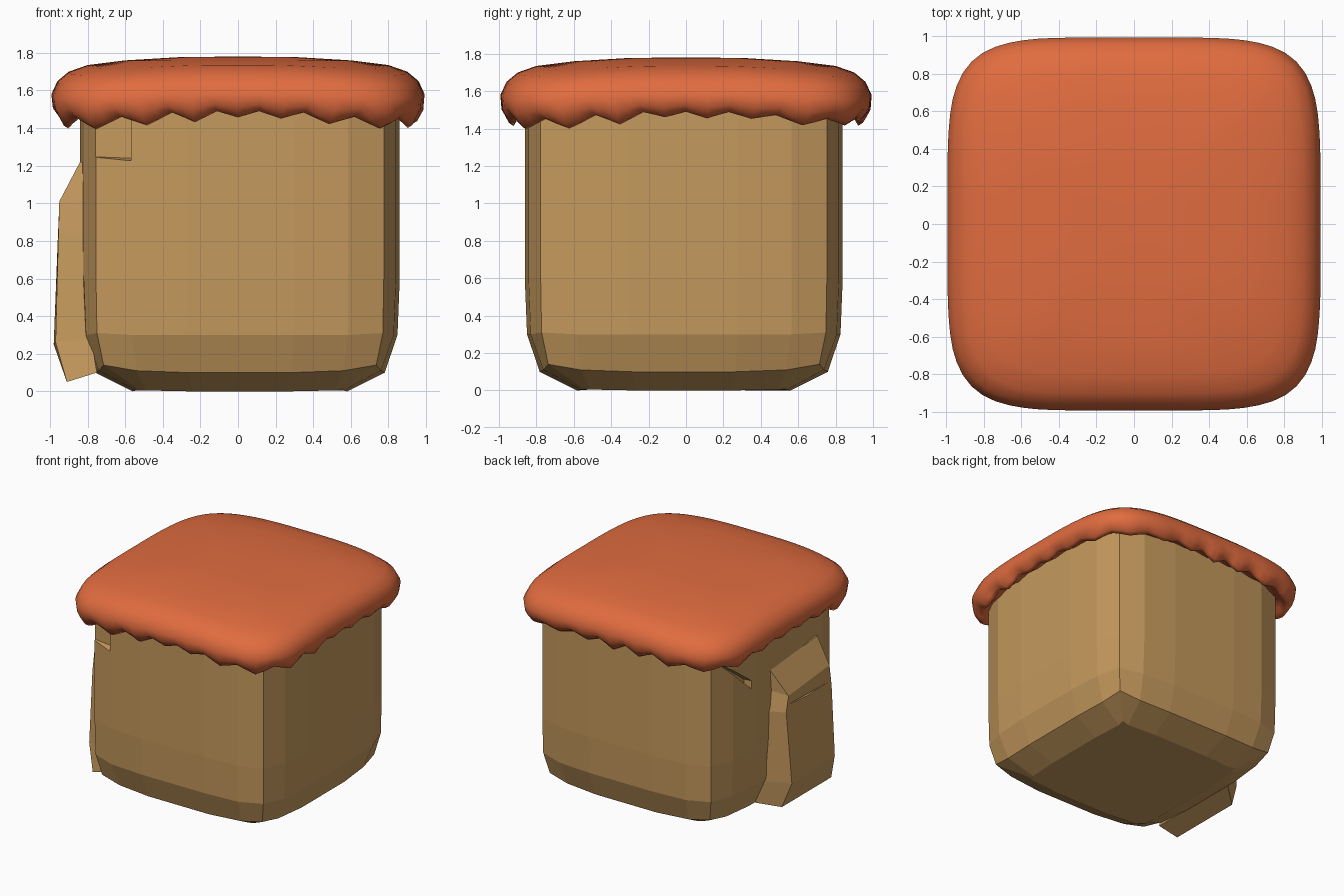
import bpy, bmesh, math, random

if "Cube" in bpy.data.objects:
    bpy.data.objects.remove(bpy.data.objects["Cube"])
random.seed(4)


def material(name, color):
    m = bpy.data.materials.new(name)
    m.diffuse_color = (*color, 1)
    m.use_nodes = True
    m.node_tree.nodes["Principled BSDF"].inputs["Base Color"].default_value = m.diffuse_color
    return m


TAN = material("tan", (0.56, 0.32, 0.11))
ORANGE = material("orange", (0.75, 0.15, 0.05))


def make(name, verts, faces, mat=None):
    me = bpy.data.meshes.new(name)
    me.from_pydata(verts, [], faces)
    bm = bmesh.new()
    bm.from_mesh(me)
    bmesh.ops.recalc_face_normals(bm, faces=bm.faces)
    bm.to_mesh(me)
    bm.free()
    ob = bpy.data.objects.new(name, me)
    bpy.context.collection.objects.link(ob)
    if mat:
        me.materials.append(mat)
    return ob


def loft(name, rings, mat=None):
    n = len(rings[0])
    faces = [(r * n + i, r * n + (i + 1) % n, (r + 1) * n + (i + 1) % n, (r + 1) * n + i)
             for r in range(len(rings) - 1) for i in range(n)]
    faces += [tuple(range(n)), tuple(range((len(rings) - 1) * n, len(rings) * n))]
    return make(name, [p for r in rings for p in r], faces, mat)


def cut(ob, cutter):
    mod = ob.modifiers.new("cut", 'BOOLEAN')
    mod.operation, mod.solver, mod.object = 'DIFFERENCE', 'EXACT', cutter
    bpy.context.view_layer.objects.active = ob
    bpy.ops.object.modifier_apply(modifier=mod.name)
    bpy.data.objects.remove(cutter)


# jar body: slightly bulged square with one crisp edge per corner
def body_ring(side, edge, corner, z, z_edge, z_corner):
    quarter = [(-corner, -corner, z_corner), (-edge, -side + 0.02, z_edge), (-edge / 2, -side, z),
               (0, -side, z), (edge / 2, -side, z), (edge, -side + 0.02, z_edge)]
    pts = []
    for q in range(4):
        c, s = round(math.cos(q * math.pi / 2)), round(math.sin(q * math.pi / 2))
        pts += [(c * x - s * y + 0.01, s * x + c * y - 0.012, h) for x, y, h in quarter]
    return pts


body = loft("jar_body", [
    body_ring(0.57, 0.50, 0.55, 0.0, 0.005, 0.02),
    body_ring(0.77, 0.55, 0.725, 0.10, 0.11, 0.14),
    body_ring(0.838, 0.575, 0.76, 0.30, 0.30, 0.31),
    body_ring(0.85, 0.575, 0.765, 0.60, 0.60, 0.60),
    body_ring(0.85, 0.575, 0.765, 1.55, 1.55, 1.55)], TAN)

# chipped notch at the front left, under the cloth
cut(body, loft("notch_cutter", [
    [(-0.83, -0.76, 1.25), (-0.57, -0.78, 1.24), (-0.57, -1, 1.19), (-0.83, -1, 1.21)],
    [(-0.83, -0.76, 1.7), (-0.57, -0.78, 1.7), (-0.57, -1, 1.7), (-0.83, -1, 1.7)]]))
# slanted crack on the left side
cut(body, loft("crack_cutter", [
    [(-1, 0.78, 1.47), (-1, 0.33, 1.07), (-1, 0.33, 1.18)],
    [(-0.77, 0.72, 1.45), (-0.77, 0.35, 1.12), (-0.77, 0.35, 1.17)]]))

# raised panel standing proud of the left side, with a slit
flap = loft("side_flap", [
    [(-0.75, 0.20, 0.10), (-0.91, 0.06, 0.05), (-0.91, -0.58, 0.05), (-0.75, -0.60, 0.10)],
    [(-0.78, 0.18, 0.28), (-0.98, 0.03, 0.25), (-0.97, -0.54, 0.26), (-0.78, -0.58, 0.28)],
    [(-0.78, 0.15, 0.84), (-0.957, 0.07, 0.84), (-0.955, -0.52, 0.84), (-0.78, -0.55, 0.84)],
    [(-0.78, 0.13, 1.02), (-0.95, 0.03, 0.96), (-0.95, -0.50, 1.01), (-0.78, -0.54, 1.02)],
    [(-0.78, 0.12, 1.19), (-0.84, 0.11, 1.17), (-0.84, -0.50, 1.22), (-0.78, -0.51, 1.22)]], TAN)
cut(flap, loft("slit_cutter", [
    [(-1.1, 0.03, 0.90), (-1.1, -0.25, 0.89), (-1.1, -0.48, 0.88), (-1.1, -0.2, 0.87)],
    [(-0.9, 0.02, 0.89), (-0.9, -0.25, 0.885), (-0.9, -0.45, 0.88), (-0.9, -0.2, 0.875)]]))

# cloth cover: rounded-square dome with a ragged hem tucked inward
N, POWER = 104, 5
ragged = [random.uniform(0.4, 1.0) for _ in range(N // 4)]
profile = [(0.03, 1.78, 0), (0.3, 1.778, 0), (0.6, 1.76, 0), (0.8, 1.735, 0), (0.9, 1.70, 0), (0.96, 1.65, 0),
           (0.992, 1.58, 0.1), (0.985, 1.52, 0.4), (0.95, 1.485, 0.9), (0.925, 1.475, 1.0),
           (0.90, 1.50, 0.6), (0.83, 1.53, 0.2)]
rings = []
for radius, z, rag in profile:
    ring = []
    for i in range(N):
        a = 2 * math.pi * i / N
        c, s = math.cos(a), math.sin(a)
        k = (abs(c) ** POWER + abs(s) ** POWER) ** (-1 / POWER)
        wave = 1 - abs(i % 4 - 2) / 2
        tooth = wave * ragged[i // 4]
        corner = abs(math.sin(2 * a)) ** 4
        r = radius * k * (1 + 0.008 * rag * (tooth - 0.4))
        ring.append((r * c, r * s, z + rag * (0.015 - 0.065 * tooth - 0.02 * corner)
                     - 0.02 * corner * (radius > 0.7)))
    rings.append(ring)
cover = loft("cloth_cover", rings, ORANGE)
for p in cover.data.polygons:
    p.use_smooth = True
